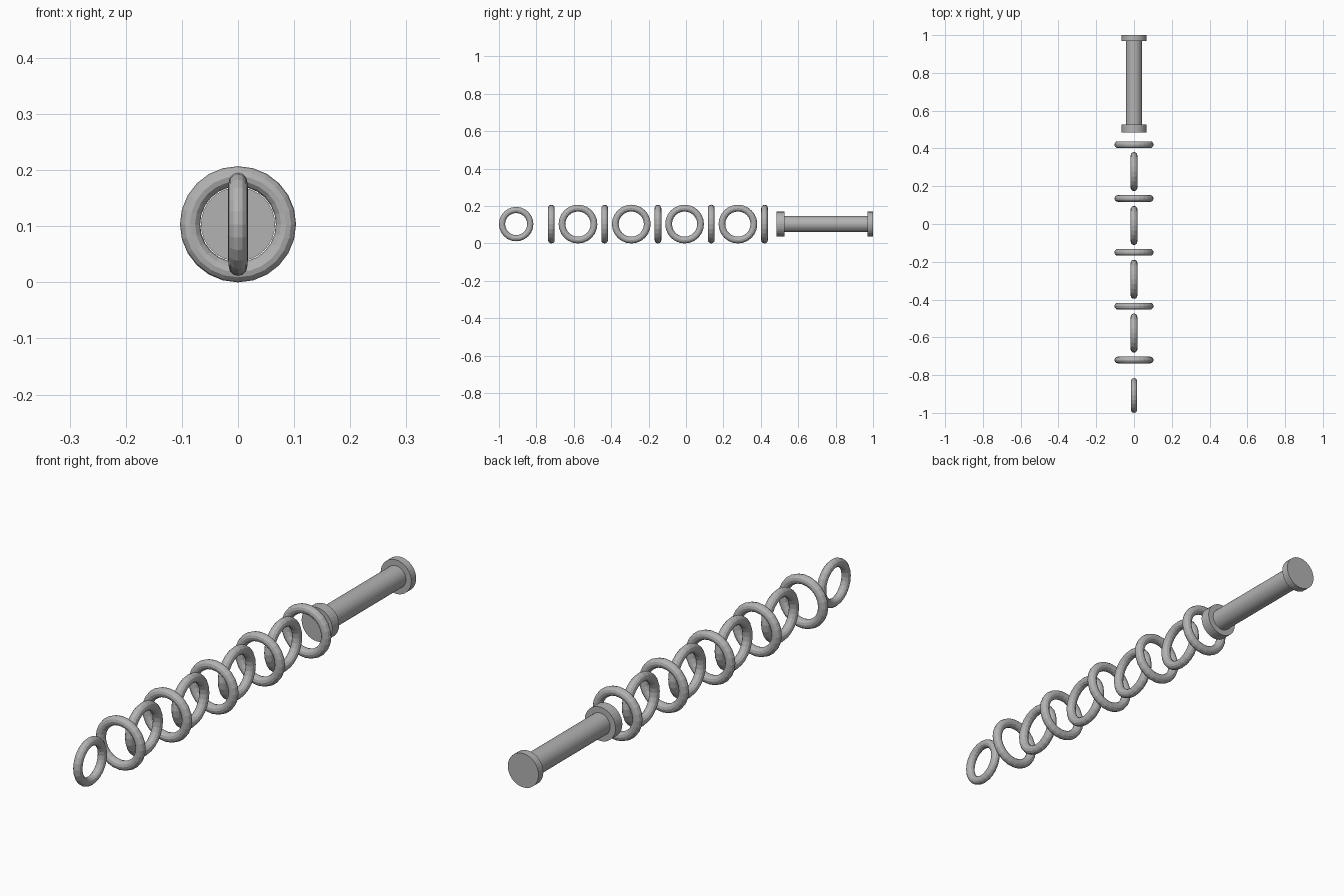
import bpy
import math

cube = bpy.data.objects.get("Cube")
if cube:
    bpy.data.objects.remove(cube, do_unlink=True)

AXIS_Z = 0.1035          # height of the shared centre line
QUARTER = math.pi / 2

grey = bpy.data.materials.new("plain grey")
grey.use_nodes = True
colour = (0.45, 0.45, 0.45, 1)
grey.diffuse_color = colour
grey.node_tree.nodes["Principled BSDF"].inputs["Base Color"].default_value = colour


def finish(name):
    obj = bpy.context.object
    obj.name = name
    obj.data.materials.append(grey)
    return obj


def ring(name, y, outer, tube, rotation):
    bpy.ops.mesh.primitive_torus_add(
        major_segments=24, minor_segments=12, major_radius=outer - tube,
        minor_radius=tube, location=(0, y, AXIS_Z), rotation=rotation)
    finish(name)


def rod(name, start, end, radius):
    bpy.ops.mesh.primitive_cylinder_add(
        vertices=32, radius=radius, depth=end - start,
        location=(0, (start + end) / 2, AXIS_Z), rotation=(QUARTER, 0, 0))
    finish(name)


# Chain: links alternate between facing the front and facing the side
FACING_FRONT = (QUARTER, 0, 0)
FACING_SIDE = (0, QUARTER, 0)
for i in range(9):
    facing = FACING_SIDE if i % 2 else FACING_FRONT
    ring(f"chain_link_{i + 1}", 0.42 - i * 0.1425, 0.1035, 0.018, facing)

# Smaller ring at the free end
ring("end_ring", -0.908, 0.092, 0.0165, FACING_SIDE)

# Handle: grip between two collars
rod("handle_grip", 0.52, 0.975, 0.043)
rod("handle_front_collar", 0.485, 0.527, 0.066)
rod("handle_end_cap", 0.97, 1.0, 0.066)
